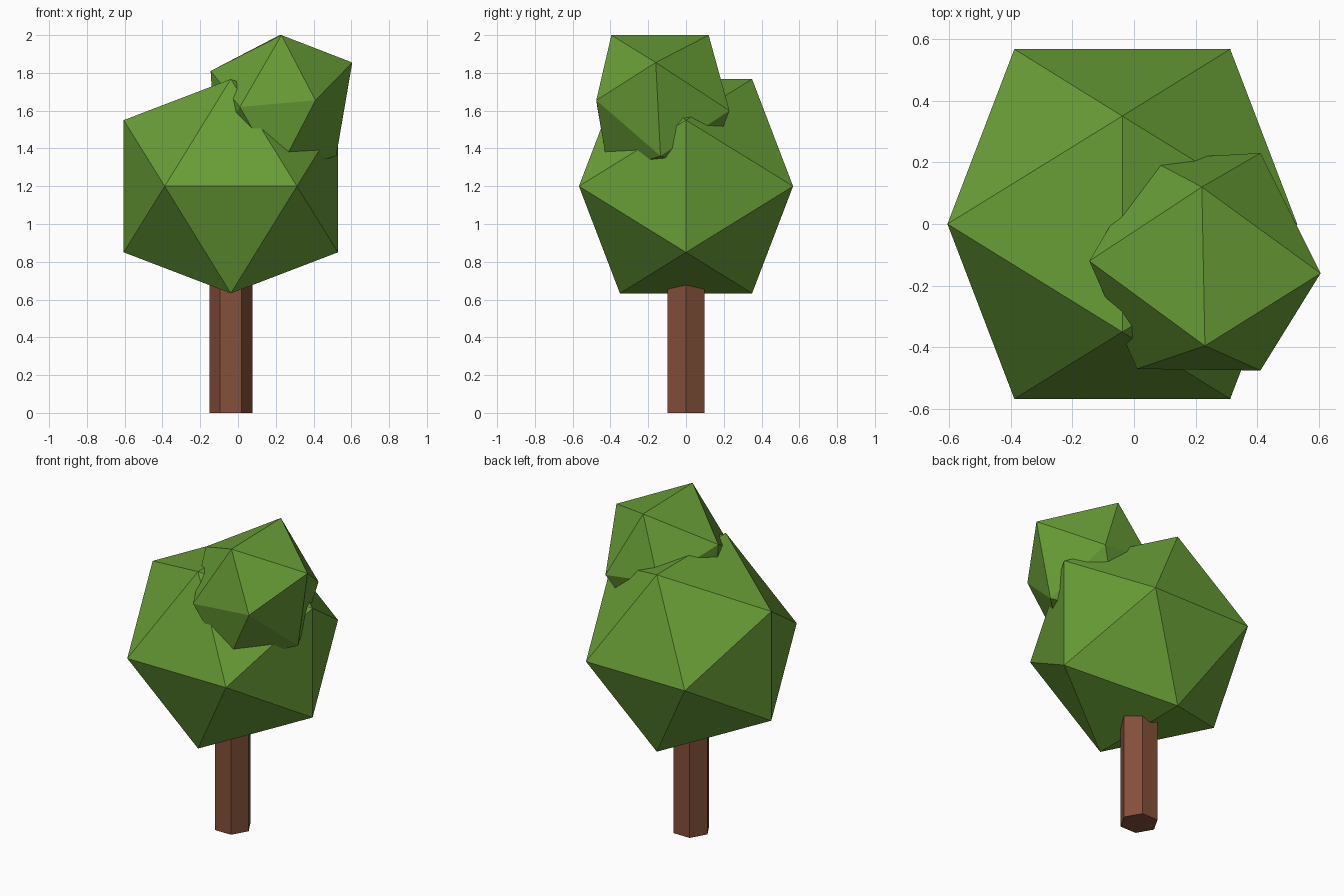
import bpy
import bmesh
from mathutils import Vector

default_cube = bpy.data.objects.get("Cube")
if default_cube:
    bpy.data.objects.remove(default_cube, do_unlink=True)


def make_material(name, colour):
    material = bpy.data.materials.new(name)
    material.use_nodes = True
    material.diffuse_color = (*colour, 1)
    shader = material.node_tree.nodes["Principled BSDF"]
    shader.inputs["Base Color"].default_value = (*colour, 1)
    return material


def finish(name, bm, material):
    bmesh.ops.recalc_face_normals(bm, faces=bm.faces)
    mesh = bpy.data.meshes.new(name)
    bm.to_mesh(mesh)
    bm.free()
    mesh.materials.append(material)
    obj = bpy.data.objects.new(name, mesh)
    bpy.context.collection.objects.link(obj)
    return obj


def faceted_crown(name, points, material):
    """Closed leaf mass of flat triangles wrapped around the corner points."""
    bm = bmesh.new()
    for point in points:
        bm.verts.new(point)
    bmesh.ops.convex_hull(bm, input=bm.verts)
    return finish(name, bm, material)


leaf_green = make_material("leaf green", (0.14, 0.34, 0.037))
bark_brown = make_material("bark brown", (0.23, 0.08, 0.042))
trunk_x = -0.038

# Trunk: six-sided post with corners pointing along x
trunk = bmesh.new()
bmesh.ops.create_cone(trunk, cap_ends=True, segments=6,
                      radius1=0.114, radius2=0.114, depth=0.8)
corner = max(trunk.verts, key=lambda v: v.co.x)
if abs(corner.co.y) > 0.01:
    for vert in trunk.verts:
        vert.co.x, vert.co.y = vert.co.y, vert.co.x
bmesh.ops.translate(trunk, verts=trunk.verts, vec=(trunk_x, 0, 0.4))
finish("trunk", trunk, bark_brown)

# Main crown: regular icosahedron from three crossed golden rectangles
centre = Vector((trunk_x, 0, 1.2))
short, long = 0.35, 0.567
main_points = []
for s in (-short, short):
    for l in (-long, long):
        main_points += [centre + Vector(p)
                        for p in ((0, s, l), (s, l, 0), (l, 0, s))]
faceted_crown("main_crown", main_points, leaf_green)

# Side crown: slightly uneven icosahedron sunk into the main crown
side_points = [
    (0.22, 0.12, 2.0), (0.23, -0.395, 2.0),
    (0.605, -0.16, 1.855), (-0.145, -0.12, 1.81),
    (0.41, 0.23, 1.6), (0.41, -0.475, 1.655),
    (0.05, 0.21, 1.64), (0.01, -0.47, 1.62),
    (0.52, -0.135, 1.36), (-0.12, -0.12, 1.42),
    (0.22, 0.1, 1.26), (0.21, -0.41, 1.27),
]
faceted_crown("side_crown", side_points, leaf_green)
